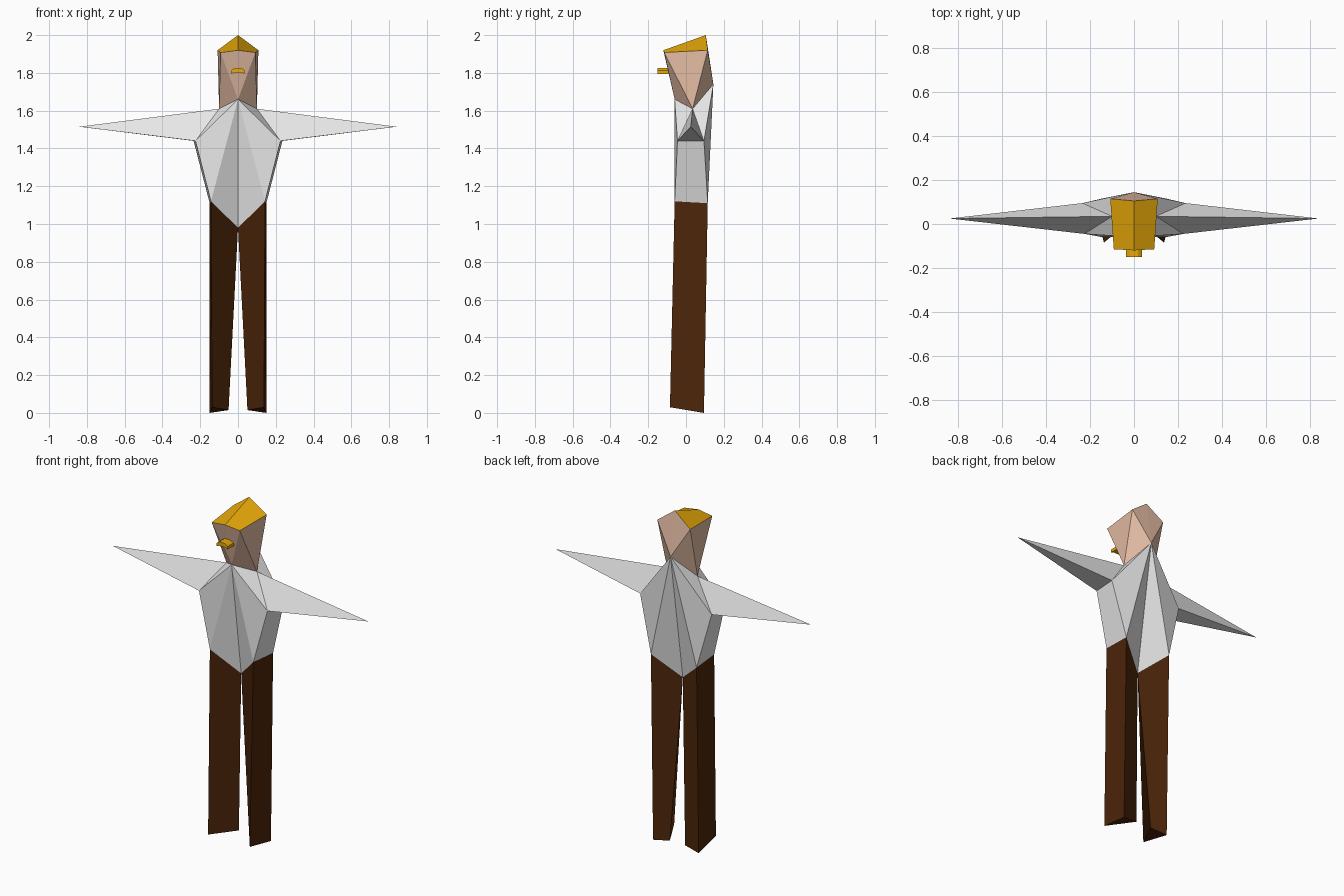
import bpy, bmesh

if "Cube" in bpy.data.objects:
    bpy.data.objects.remove(bpy.data.objects["Cube"])

def material(name, rgb):
    m = bpy.data.materials.new(name)
    m.diffuse_color = [(c / 255) ** 2.2 for c in rgb] + [1]
    m.use_nodes = True
    m.node_tree.nodes["Principled BSDF"].inputs["Base Color"].default_value = m.diffuse_color
    return m

SHIRT = material("shirt_white", (231, 231, 231))
TROUSERS = material("trouser_brown", (78, 42, 18))
SKIN = material("skin", (228, 187, 163))
GOLD = material("hair_gold", (233, 170, 17))

# Landmarks of the right half of the body
P = {
    "neck_front": (0, -0.06, 1.66), "neck_side": (0.10, 0.035, 1.61), "neck_back": (0, 0.145, 1.74),
    "shoulder_front": (0.225, -0.045, 1.44), "shoulder_back": (0.235, 0.095, 1.44),
    "hand": (0.84, 0.025, 1.515),
    "hip_front": (0.143, -0.06, 1.12), "hip_back": (0.15, 0.115, 1.11), "crotch": (0, 0.03, 0.98),
    "foot_front": (0.137, -0.085, 0.03), "foot_back": (0.15, 0.095, 0.0), "foot_inner": (0.05, 0.08, 0.015),
    "brow_mid": (0, -0.12, 1.92), "brow_side": (0.092, -0.115, 1.908),
    "crown_side": (0.108, 0.115, 1.92), "crown_top": (0, 0.105, 2.0),
}

def build(name, faces, mats, sides=(1, -1)):
    """Make one flat-shaded object from named faces; each face is (material index, point names)."""
    bm = bmesh.new()
    for s in sides:
        for index, names in faces:
            verts = [bm.verts.new((s * P[n][0], P[n][1], P[n][2])) for n in names.split()]
            bm.faces.new(verts).material_index = index
    bmesh.ops.remove_doubles(bm, verts=bm.verts[:], dist=0.0005)
    bmesh.ops.recalc_face_normals(bm, faces=bm.faces[:])
    mesh = bpy.data.meshes.new(name)
    bm.to_mesh(mesh)
    bm.free()
    for m in mats:
        mesh.materials.append(m)
    ob = bpy.data.objects.new(name, mesh)
    bpy.context.collection.objects.link(ob)
    return ob

# Head with skin below and hair on top
build("head", [
    (0, "neck_front neck_side brow_side"),
    (0, "neck_front brow_side brow_mid"),
    (0, "neck_side crown_side brow_side"),
    (0, "neck_side neck_back crown_side"),
    (0, "neck_back crown_top crown_side"),
    (1, "brow_mid brow_side crown_side crown_top"),
], [SKIN, GOLD])

# Shirt body, pointed at the crotch
build("torso", [
    (0, "neck_front shoulder_front neck_side"),
    (0, "neck_back neck_side shoulder_back"),
    (0, "neck_front hip_front shoulder_front"),
    (0, "neck_front crotch hip_front"),
    (0, "neck_back shoulder_back hip_back"),
    (0, "neck_back hip_back crotch"),
    (0, "shoulder_front hip_front hip_back shoulder_back"),
], [SHIRT])

# Pointed arms and three-sided legs
for label, side in (("right", 1), ("left", -1)):
    build(label + "_arm", [
        (0, "neck_side shoulder_front hand"),
        (0, "shoulder_front shoulder_back hand"),
        (0, "shoulder_back neck_side hand"),
    ], [SHIRT], (side,))
    build(label + "_leg", [
        (0, "hip_front foot_front foot_back hip_back"),
        (0, "hip_back foot_back foot_inner crotch"),
        (0, "crotch foot_inner foot_front hip_front"),
        (0, "foot_front foot_inner foot_back"),
    ], [TROUSERS], (side,))

# Moustache: small arch pushed forward out of the face
arch = [(-0.037, 1.795), (-0.018, 1.803), (0.018, 1.803), (0.037, 1.795),
        (0.037, 1.813), (0.018, 1.826), (-0.018, 1.826), (-0.037, 1.813)]
bm = bmesh.new()
face = bm.faces.new([bm.verts.new((x, -0.15, z)) for x, z in arch])
ext = bmesh.ops.extrude_face_region(bm, geom=[face], use_keep_orig=True)
bmesh.ops.translate(bm, vec=(0, 0.06, 0),
                    verts=[g for g in ext["geom"] if isinstance(g, bmesh.types.BMVert)])
bmesh.ops.recalc_face_normals(bm, faces=bm.faces[:])
mesh = bpy.data.meshes.new("moustache")
bm.to_mesh(mesh)
bm.free()
mesh.materials.append(GOLD)
bpy.context.collection.objects.link(bpy.data.objects.new("moustache", mesh))
